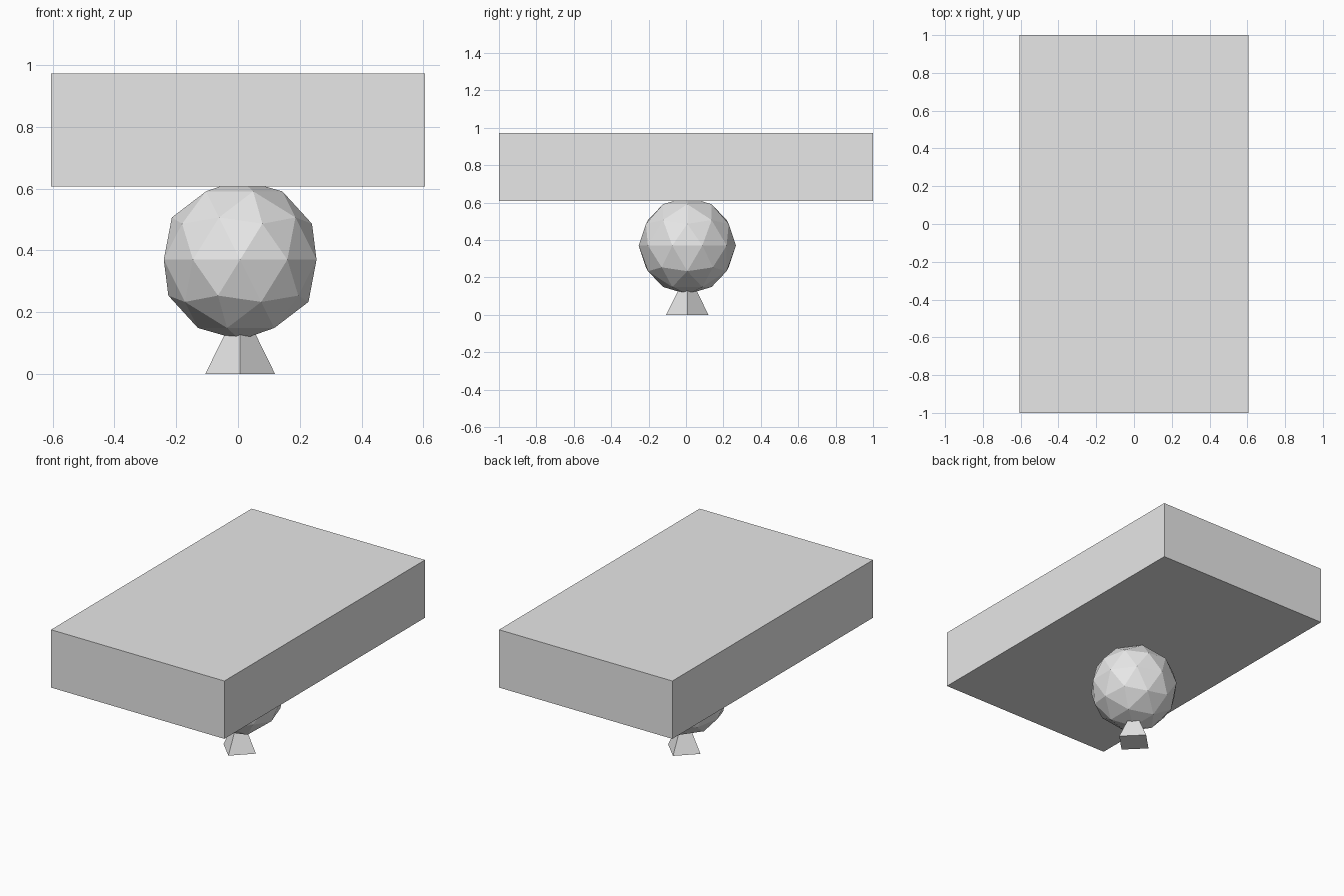
import bpy

# Remove only the default cube
old = bpy.data.objects.get("Cube")
if old:
    bpy.data.objects.remove(old, do_unlink=True)

grey = bpy.data.materials.new("light_grey")
grey.use_nodes = True
colour = (0.8, 0.8, 0.8, 1)
grey.diffuse_color = colour
for node in grey.node_tree.nodes:
    if node.type == "BSDF_PRINCIPLED":
        node.inputs["Base Color"].default_value = colour


def finish(name):
    """Name the active primitive and give it the shared material."""
    obj = bpy.context.object
    obj.name = name
    obj.data.materials.append(grey)
    return obj


OFFSET = 0.007  # ball and foot sit slightly off the slab's centre

# Thick slab on top
bpy.ops.mesh.primitive_cube_add(size=1, location=(0, 0, 0.79))
slab = finish("top_slab")
slab.scale = (1.21, 2, 0.365)

# Faceted ball, its top sunk into the slab
bpy.ops.mesh.primitive_ico_sphere_add(
    subdivisions=2, radius=0.26, location=(OFFSET, OFFSET, 0.37))
finish("faceted_ball")

# Four-sided pyramid foot, its tip hidden in the ball
bpy.ops.mesh.primitive_cone_add(
    vertices=4, radius1=0.113, radius2=0, depth=0.23,
    location=(OFFSET, OFFSET, 0.115))
finish("pyramid_foot")
